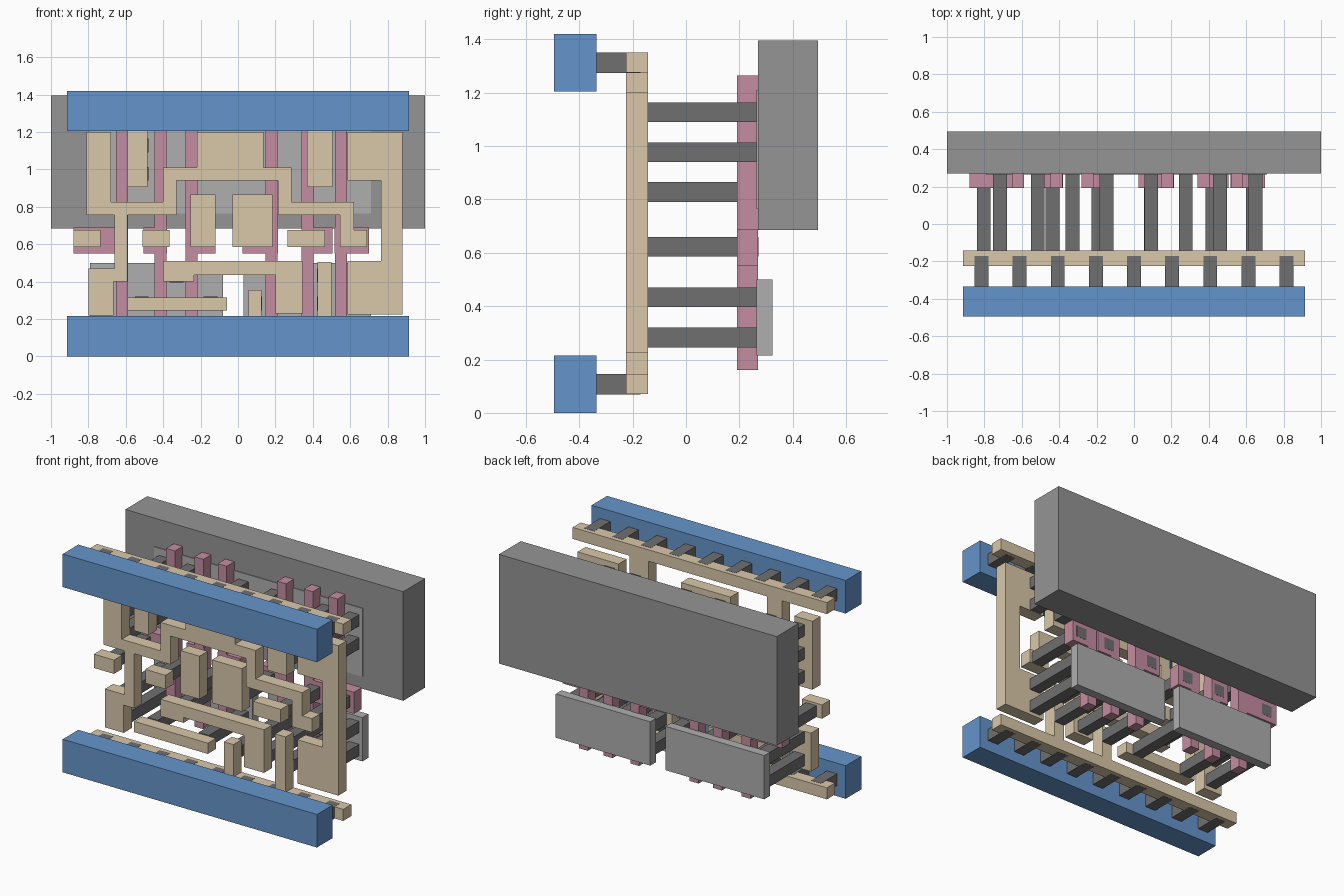
import bpy, bmesh

def material(name, rgb):
    m = bpy.data.materials.new(name)
    m.diffuse_color = (*rgb, 1)
    return m

BLUE = material("blue", (0.13, 0.30, 0.60))
TAN = material("tan", (0.70, 0.58, 0.40))
PINK = material("pink", (0.56, 0.27, 0.36))
DARK = material("dark_grey", (0.16, 0.16, 0.16))
MID = material("mid_grey", (0.30, 0.30, 0.30))
LIGHT = material("light_grey", (0.43, 0.43, 0.43))

def plate(name, pts, y0, y1, mat):
    """Extrude an x-z outline from y0 to y1."""
    bm = bmesh.new()
    face = bm.faces.new([bm.verts.new((x, y0, z)) for x, z in pts])
    ext = bmesh.ops.extrude_face_region(bm, geom=[face])["geom"]
    bmesh.ops.translate(bm, vec=(0, y1 - y0, 0),
                        verts=[v for v in ext if isinstance(v, bmesh.types.BMVert)])
    bmesh.ops.recalc_face_normals(bm, faces=bm.faces)
    me = bpy.data.meshes.new(name)
    bm.to_mesh(me)
    bm.free()
    me.materials.append(mat)
    ob = bpy.data.objects.new(name, me)
    bpy.context.collection.objects.link(ob)

def rect(x0, x1, z0, z1):
    return [(x0, z0), (x1, z0), (x1, z1), (x0, z1)]

# Back well and the thin diffusion slabs
plate("well", rect(-1, 1, 0.685, 1.395), 0.27, 0.495, MID)
plate("upper_diffusion", rect(-0.79, 0.71, 0.765, 1.21), 0.265, 0.325, LIGHT)
plate("lower_diffusion_left", rect(-0.79, -0.08, 0.215, 0.5), 0.265, 0.325, LIGHT)
plate("lower_diffusion_right", rect(0.03, 0.71, 0.215, 0.5), 0.265, 0.325, LIGHT)

# Gates: a vertical strip with a contact pad reaching from pad_x0 to pad_x1
for x, p0, p1 in [(-0.62, -0.88, -0.59), (-0.415, -0.505, -0.38), (-0.248, -0.28, -0.12),
                  (0.18, 0.025, 0.212), (0.372, 0.34, 0.505), (0.55, 0.518, 0.70)]:
    a, b = x - 0.032, x + 0.032
    p0, p1 = min(p0, a - 0.001), max(p1, b + 0.001)
    plate("gate", [(a, 0.16), (b, 0.16), (b, 0.55), (p1, 0.55), (p1, 0.69), (b, 0.69),
                   (b, 1.265), (a, 1.265), (a, 0.69), (p0, 0.69), (p0, 0.55), (a, 0.55)],
          0.192, 0.27, PINK)

# Blue supply bars, with pegs joining them to the tan rails
for z in (0, 1.205):
    plate("supply_bar", rect(-0.915, 0.915, z, z + 0.215), -0.495, -0.335, BLUE)
    for i in range(-4, 5):
        x = i * 0.204
        plate("rail_peg", rect(x - 0.037, x + 0.037, z + 0.069, z + 0.146), -0.335, -0.17, DARK)

# Tan wiring layer
def wire(name, pts):
    plate(name, pts, -0.225, -0.142, TAN)

wire("top_rail", [(-0.915, 1.275), (-0.59, 1.275), (-0.59, 0.905), (-0.485, 0.905),
                  (-0.485, 1.275), (0.37, 1.275), (0.37, 0.905), (0.505, 0.905),
                  (0.505, 1.275), (0.915, 1.275), (0.915, 1.35), (-0.915, 1.35)])
wire("bottom_rail", [(-0.915, 0.07), (0.915, 0.07), (0.915, 0.145), (0.5, 0.145), (0.5, 0.505),
                     (0.425, 0.505), (0.425, 0.145), (0.125, 0.145), (0.125, 0.355),
                     (0.055, 0.355), (0.055, 0.145), (-0.915, 0.145)])
wire("winding_wire", [
    (-0.8, 0.22), (-0.665, 0.22), (-0.665, 0.4), (-0.59, 0.4), (-0.59, 0.755), (-0.33, 0.755),
    (-0.33, 0.94), (0.215, 0.94), (0.215, 0.755), (0.545, 0.755), (0.545, 0.585), (0.69, 0.585),
    (0.69, 0.675), (0.62, 0.675), (0.62, 0.825), (0.285, 0.825), (0.285, 1.01), (0.135, 1.01),
    (0.135, 1.2), (-0.22, 1.2), (-0.22, 1.01), (-0.4, 1.01), (-0.4, 0.825), (-0.68, 0.825),
    (-0.68, 1.2), (-0.81, 1.2), (-0.81, 0.755), (-0.66, 0.755), (-0.66, 0.47), (-0.8, 0.47)])
wire("right_wire", [(0.585, 0.225), (0.88, 0.225), (0.88, 1.2), (0.585, 1.2), (0.585, 0.94),
                    (0.765, 0.94), (0.765, 0.51), (0.585, 0.51)])
wire("lower_wire", [(-0.4, 0.4), (-0.235, 0.4), (-0.235, 0.435), (0.2, 0.435), (0.2, 0.23),
                    (0.345, 0.23), (0.345, 0.51), (-0.4, 0.51)])
wire("lower_link", rect(-0.59, -0.06, 0.245, 0.315))
for x0, x1, top in [(-0.88, -0.735, 0.675), (-0.51, -0.365, 0.675), (-0.255, -0.12, 0.865),
                    (-0.03, 0.185, 0.865), (0.265, 0.465, 0.675)]:
    wire("input_pad", rect(x0, x1, 0.585, top))

# Long dark contacts from the wiring back to the gates and diffusion
def contact(x, z, y1):
    plate("contact", rect(x - 0.037, x + 0.037, z - 0.037, z + 0.037), -0.142, y1, DARK)

for x in (-0.803, -0.435, -0.19, 0.09, 0.42, 0.635):
    contact(x, 0.623, 0.271)
Z1, Z2, Z3, Z4, Z5 = 0.283, 0.433, 0.828, 0.977, 1.127
for x, levels in [(-0.717, (Z1, Z2, Z3, Z4, Z5)), (-0.515, (Z1, Z4, Z5)), (-0.328, (Z2,)),
                  (-0.147, (Z1, Z4, Z5)), (0.092, (Z1, Z4, Z5)), (0.277, (Z1, Z2)),
                  (0.46, (Z1, Z2, Z4, Z5)), (0.65, (Z1, Z2, Z4, Z5))]:
    for z in levels:
        contact(x, z, 0.266)
